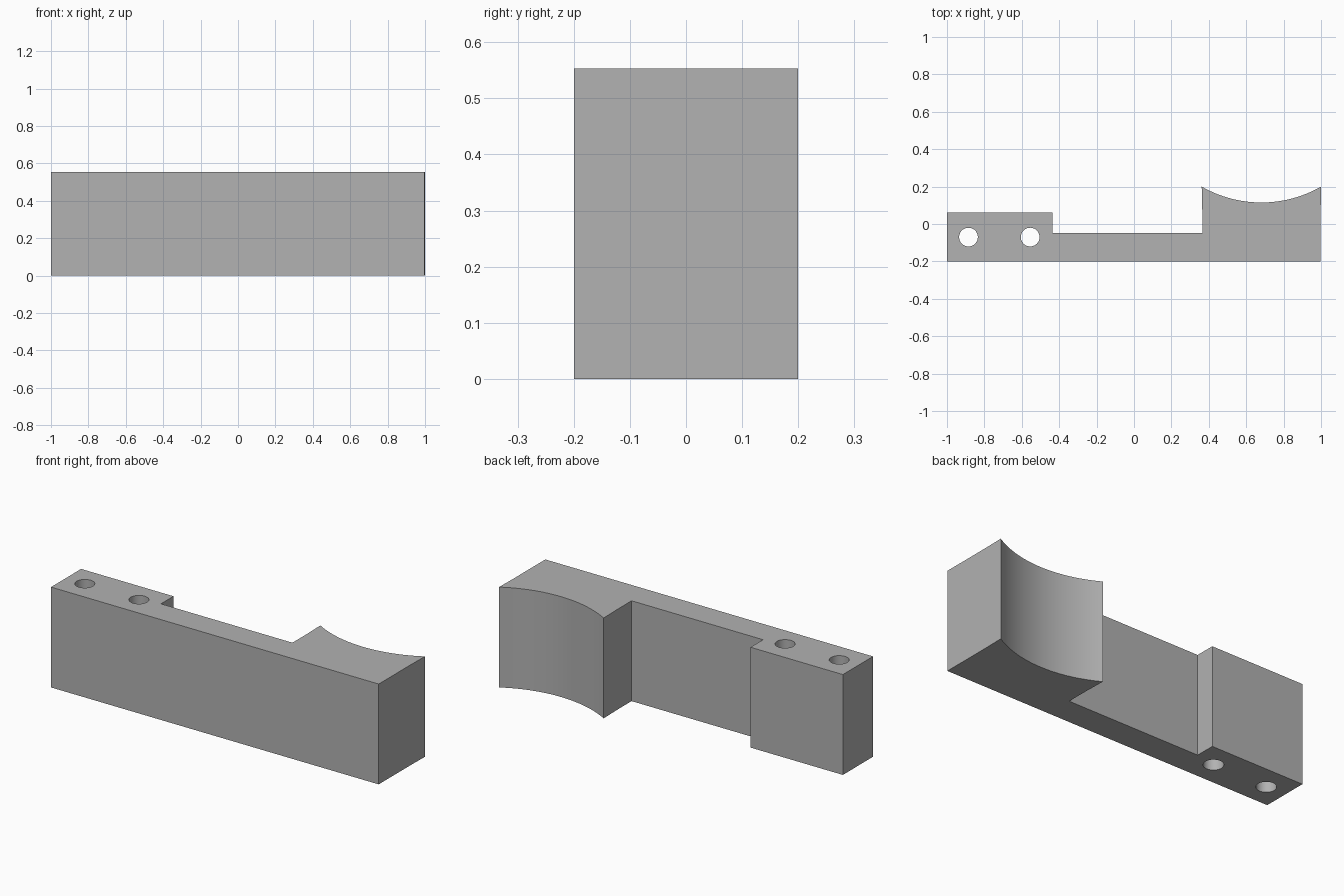
import bpy
import bmesh
from math import asin, sin, cos

cube = bpy.data.objects.get("Cube")
if cube:
    bpy.data.objects.remove(cube, do_unlink=True)

HEIGHT = 0.553
grey = bpy.data.materials.new("plain grey")
grey.use_nodes = True
colour = (0.445, 0.445, 0.445, 1)
grey.diffuse_color = colour
grey.node_tree.nodes["Principled BSDF"].inputs["Base Color"].default_value = colour


def extrude_profile(name, points, z0, z1):
    """Prism standing on a closed outline in plan."""
    bm = bmesh.new()
    base = bm.faces.new([bm.verts.new((x, y, z0)) for x, y in points])
    top = bmesh.ops.extrude_face_region(bm, geom=[base])["geom"]
    verts = [v for v in top if isinstance(v, bmesh.types.BMVert)]
    bmesh.ops.translate(bm, verts=verts, vec=(0, 0, z1 - z0))
    bmesh.ops.recalc_face_normals(bm, faces=bm.faces)
    mesh = bpy.data.meshes.new(name)
    bm.to_mesh(mesh)
    bm.free()
    mesh.materials.append(grey)
    obj = bpy.data.objects.new(name, mesh)
    bpy.context.collection.objects.link(obj)
    return obj


# Concave cradle arc, running from the outer tip to the inner tip
inner, outer, tip, sag = 0.362, 1.0, 0.2, 0.085
half = (outer - inner) / 2
radius = (half ** 2 + sag ** 2) / (2 * sag)
mid, centre_y = (inner + outer) / 2, tip - sag + radius
sweep, steps = asin(half / radius), 32
arc = []
for i in range(steps + 1):
    a = sweep * (1 - 2 * i / steps)
    arc.append((mid + radius * sin(a), centre_y - radius * cos(a)))

# Bracket body: mounting block, thin bridge and cradle block in one outline
outline = [(-1, -0.2), (0.998, -0.2), (0.998, 0.072)] + arc + [
    (0.365, 0.072), (0.365, -0.047), (-0.437, -0.047), (-0.437, 0.062), (-1, 0.062)]
body = extrude_profile("bracket_body", outline, 0, HEIGHT)

# Two vertical screw holes through the mounting block
for side, x in (("outer", -0.885), ("inner", -0.555)):
    bpy.ops.mesh.primitive_cylinder_add(vertices=48, radius=0.05, depth=1,
                                        location=(x, -0.07, HEIGHT / 2))
    cutter = bpy.context.object
    cutter.name = side + "_hole_cutter"
    cutter.data.materials.append(grey)
    cutter.hide_render = True
    cut = body.modifiers.new(side + "_hole", "BOOLEAN")
    cut.operation, cut.object, cut.solver = "DIFFERENCE", cutter, "EXACT"
    bpy.ops.object.select_all(action="DESELECT")
    body.select_set(True)
    bpy.context.view_layer.objects.active = body
    bpy.ops.object.modifier_apply(modifier=cut.name)
    bpy.data.objects.remove(cutter, do_unlink=True)

bpy.ops.object.shade_smooth_by_angle()
